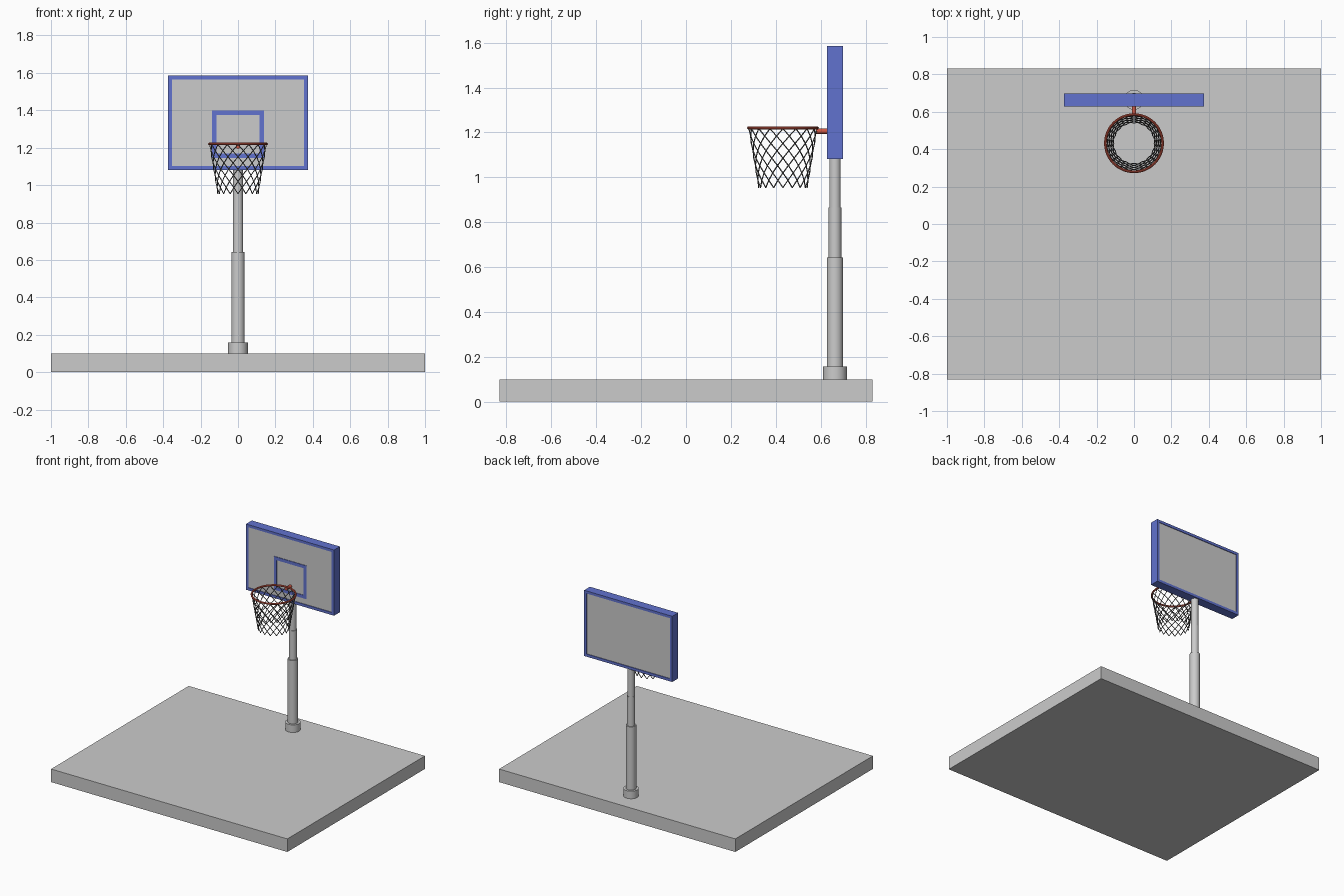
import bpy, bmesh
from math import pi, sin, cos

if "Cube" in bpy.data.objects:
    bpy.data.objects.remove(bpy.data.objects["Cube"])


def material(name, rgb):
    m = bpy.data.materials.new(name)
    m.diffuse_color = (*rgb, 1)
    m.use_nodes = True
    m.node_tree.nodes["Principled BSDF"].inputs["Base Color"].default_value = m.diffuse_color
    return m


BLUE = material("blue_paint", (0.12, 0.17, 0.62))
RED = material("red_paint", (0.62, 0.10, 0.06))
DARK = material("net_cord", (0.12, 0.12, 0.12))


def finish(name, bm, mat=None, smooth=False):
    bmesh.ops.recalc_face_normals(bm, faces=bm.faces)
    me = bpy.data.meshes.new(name)
    bm.to_mesh(me)
    bm.free()
    ob = bpy.data.objects.new(name, me)
    bpy.context.collection.objects.link(ob)
    if mat:
        me.materials.append(mat)
    if smooth:
        bpy.ops.object.select_all(action='DESELECT')
        ob.select_set(True)
        bpy.context.view_layer.objects.active = ob
        bpy.ops.object.shade_smooth_by_angle()
    return ob


def box(name, x, y, z, mat=None):
    bm = bmesh.new()
    bmesh.ops.create_cube(bm, size=1)
    for v in bm.verts:
        v.co = [a + (b - a) * (c + 0.5) for (a, b), c in zip((x, y, z), v.co)]
    return finish(name, bm, mat)


def frame(name, half_w, z0, z1, y0, y1, border, mat):
    """Rectangular frame in the xz plane with mitred corners."""
    bm = bmesh.new()

    def ring(inset, y):
        w, a, b = half_w - inset, z0 + inset, z1 - inset
        return [bm.verts.new(p) for p in ((-w, y, a), (w, y, a), (w, y, b), (-w, y, b))]
    rings = [ring(0, y0), ring(0, y1), ring(border, y1), ring(border, y0)]
    for i in range(4):
        r, s = rings[i], rings[(i + 1) % 4]
        for j in range(4):
            k = (j + 1) % 4
            bm.faces.new((r[j], r[k], s[k], s[j]))
    return finish(name, bm, mat)


def lathe(name, profile, centre, mat=None, n=32, closed=False):
    """Spin (radius, z) points round a vertical axis."""
    bm = bmesh.new()
    rings = [[bm.verts.new((centre[0] + r * cos(2 * pi * i / n),
                            centre[1] + r * sin(2 * pi * i / n), z))
              for i in range(n)] for r, z in profile]
    pairs = list(zip(rings, rings[1:]))
    if closed:
        pairs.append((rings[-1], rings[0]))
    else:
        bm.faces.new(rings[0])
        bm.faces.new(rings[-1])
    for a, b in pairs:
        for i in range(n):
            j = (i + 1) % n
            bm.faces.new((a[i], a[j], b[j], b[i]))
    return finish(name, bm, mat, smooth=True)


# Court slab
box("court_base", (-1, 1), (-0.832, 0.832), (0, 0.1))

# Stepped pole
POLE = (0, 0.664)
lathe("pole", [(0.053, 0.1), (0.053, 0.158), (0.036, 0.158), (0.036, 0.642),
               (0.028, 0.642), (0.028, 0.866), (0.0255, 0.866), (0.0255, 1.09)], POLE)

# Backboard: frame, panel and target square
frame("backboard_frame", 0.373, 1.082, 1.585, 0.629, 0.699, 0.02, BLUE)
box("backboard_panel", (-0.355, 0.355), (0.634, 0.694), (1.1, 1.567))
frame("target_square", 0.138, 1.145, 1.4, 0.630, 0.636, 0.024, BLUE)

# Rim and its bracket
RIM, RIM_R, RIM_Z = (0, 0.432), 0.153, 1.22
lathe("rim", [(RIM_R + 0.007 * cos(a * pi / 5), RIM_Z + 0.007 * sin(a * pi / 5))
              for a in range(10)], RIM, RED, n=48, closed=True)
bm = bmesh.new()
bmesh.ops.create_cone(bm, cap_ends=True, segments=20, radius1=0.012, radius2=0.012, depth=0.06)
for v in bm.verts:
    v.co = (v.co.x, 0.61 + v.co.z, 1.206 + v.co.y)
finish("rim_bracket", bm, RED, smooth=True)

# Net: cords spiralling both ways
COUNT, ROWS, BOTTOM = 16, 8, 0.957
net = bpy.data.curves.new("net", 'CURVE')
net.dimensions = '3D'
net.bevel_depth = 0.0027
net.bevel_resolution = 1
net.use_fill_caps = True
for turn in (-1, 1):
    for c in range(COUNT):
        sp = net.splines.new('POLY')
        sp.points.add(ROWS)
        for k, p in enumerate(sp.points):
            t = k / ROWS
            a = 2 * pi * (c + turn * k / 2) / COUNT
            r = 0.152 - 0.044 * t
            p.co = (RIM[0] + r * cos(a), RIM[1] + r * sin(a),
                    RIM_Z - 0.003 + (BOTTOM - RIM_Z) * t, 1)
net.materials.append(DARK)
net_ob = bpy.data.objects.new("net", net)
bpy.context.collection.objects.link(net_ob)
bpy.ops.object.select_all(action='DESELECT')
net_ob.select_set(True)
bpy.context.view_layer.objects.active = net_ob
bpy.ops.object.convert(target='MESH')
